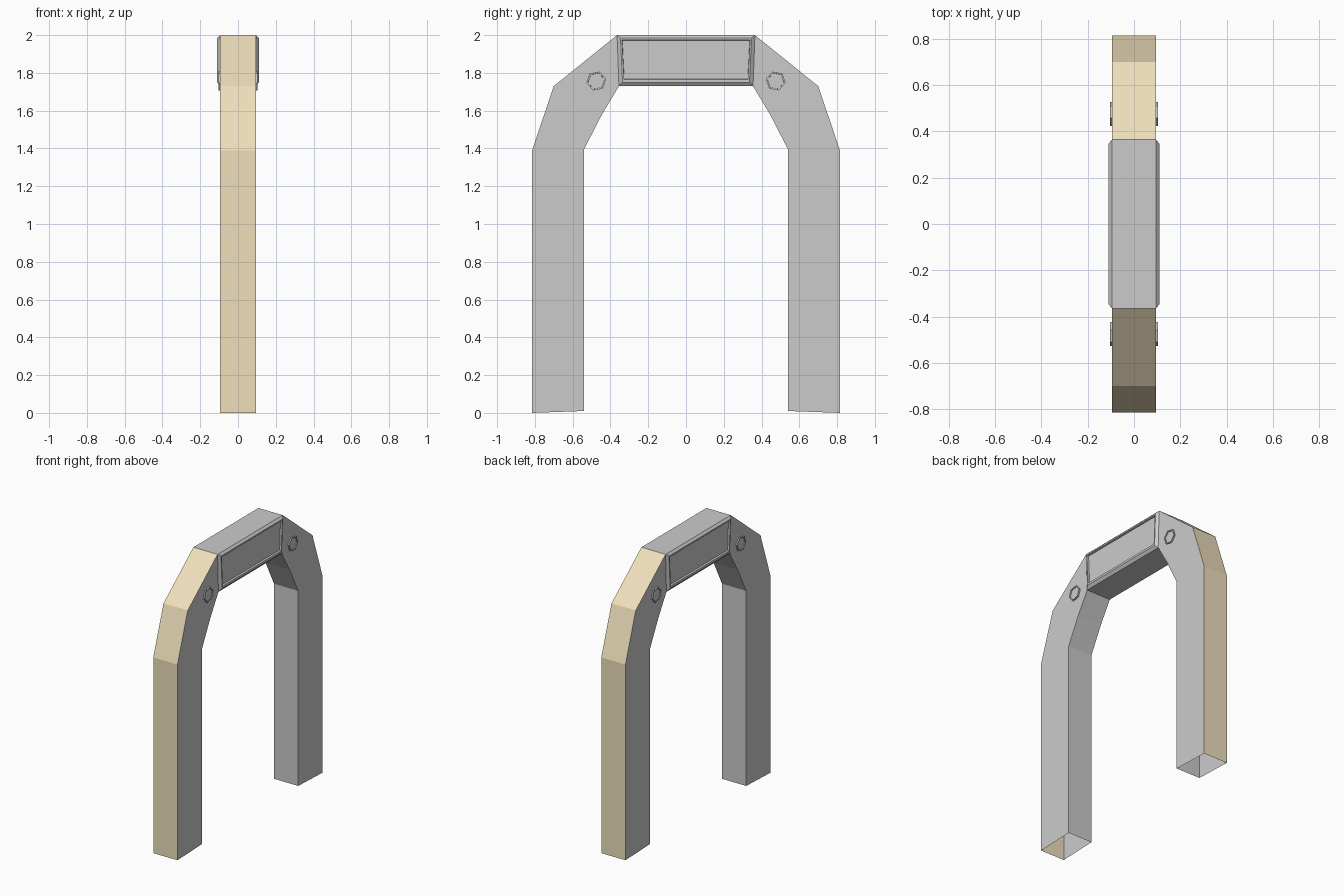
import bpy, math

if "Cube" in bpy.data.objects:
    bpy.data.objects.remove(bpy.data.objects["Cube"])

HALF = 0.095  # half thickness of the arch


def make_object(name, verts, faces, mats=(), face_mats=None):
    mesh = bpy.data.meshes.new(name)
    mesh.from_pydata(verts, [], faces)
    for m in mats:
        mesh.materials.append(m)
    if face_mats:
        mesh.polygons.foreach_set("material_index", face_mats)
    mesh.update()
    obj = bpy.data.objects.new(name, mesh)
    bpy.context.collection.objects.link(obj)
    return obj


def stacked_rings(name, rings, side):
    """Join equal-sized rings of (x, y, z) points and cap the last one."""
    n = len(rings[0])
    verts = [(x * side, y, z) for ring in rings for x, y, z in ring]
    faces = []
    for r in range(len(rings) - 1):
        for i in range(n):
            j = (i + 1) % n
            faces.append((r * n + i, r * n + j, (r + 1) * n + j, (r + 1) * n + i))
    faces.append(tuple(range((len(rings) - 1) * n, len(rings) * n)))
    if side < 0:
        faces = [f[::-1] for f in faces]
    return make_object(name, verts, faces)


grey = bpy.data.materials.new("grey")
grey.diffuse_color = (0.8, 0.8, 0.8, 1)
grey.use_nodes = True
grey.node_tree.nodes["Principled BSDF"].inputs["Base Color"].default_value = grey.diffuse_color
tan = bpy.data.materials.new("tan")
tan.diffuse_color = (0.86, 0.74, 0.5, 1)
tan.use_nodes = True
tan.node_tree.nodes["Principled BSDF"].inputs["Base Color"].default_value = tan.diffuse_color

# Arch: hollow tube of four-sided sections, open at both feet
outer = [(0.815, 0.0), (0.815, 1.39), (0.70, 1.73), (0.365, 2.0)]
inner = [(0.54, 0.01), (0.54, 1.395), (0.445, 1.58), (0.355, 1.73)]
half = list(zip(outer, inner))
sections = half + [((-o[0], o[1]), (-i[0], i[1])) for o, i in reversed(half)]
verts, faces, mats = [], [], []
for o, i in sections:
    verts += [(-HALF, *o), (HALF, *o), (HALF, *i), (-HALF, *i)]
for s in range(len(sections) - 1):
    middle = s == 3
    for k in range(4):
        if middle and k in (1, 3):
            continue  # the framed panels close these sides
        j = (k + 1) % 4
        a, b = s * 4, s * 4 + 4
        faces.append((a + k, a + j, b + j, b + k)[::-1])
        mats.append(1 if k == 0 and not middle else 0)
make_object("arch", verts, faces, (grey, tan), mats)


def trapezoid(x, top_y, top_z, low_y, low_z):
    return [(x, -low_y, low_z), (x, low_y, low_z), (x, top_y, top_z), (x, -top_y, top_z)]


for side, label in ((1, "right"), (-1, "left")):
    # Framed panel: chamfer, rim, recess wall and sunken floor
    stacked_rings(f"{label}_crossbeam_panel", [
        trapezoid(HALF, 0.365, 2.0, 0.355, 1.73),
        trapezoid(0.11, 0.347, 1.985, 0.336, 1.75),
        trapezoid(0.11, 0.339, 1.975, 0.328, 1.765),
        trapezoid(0.098, 0.337, 1.972, 0.327, 1.768),
    ], side)

    # Hexagonal bolts with a shallow sunken face
    for end, pos in ((1, "back"), (-1, "front")):
        def hexagon(x, r):
            angles = [math.radians(-11 * end + 60 * k) for k in range(6)]
            return [(x, end * 0.475 + r * math.cos(a), 1.757 + r * math.sin(a))
                    for a in angles]
        stacked_rings(f"{label}_{pos}_bolt", [
            hexagon(HALF, 0.053), hexagon(0.104, 0.053),
            hexagon(0.104, 0.045), hexagon(0.098, 0.044),
        ], side)
